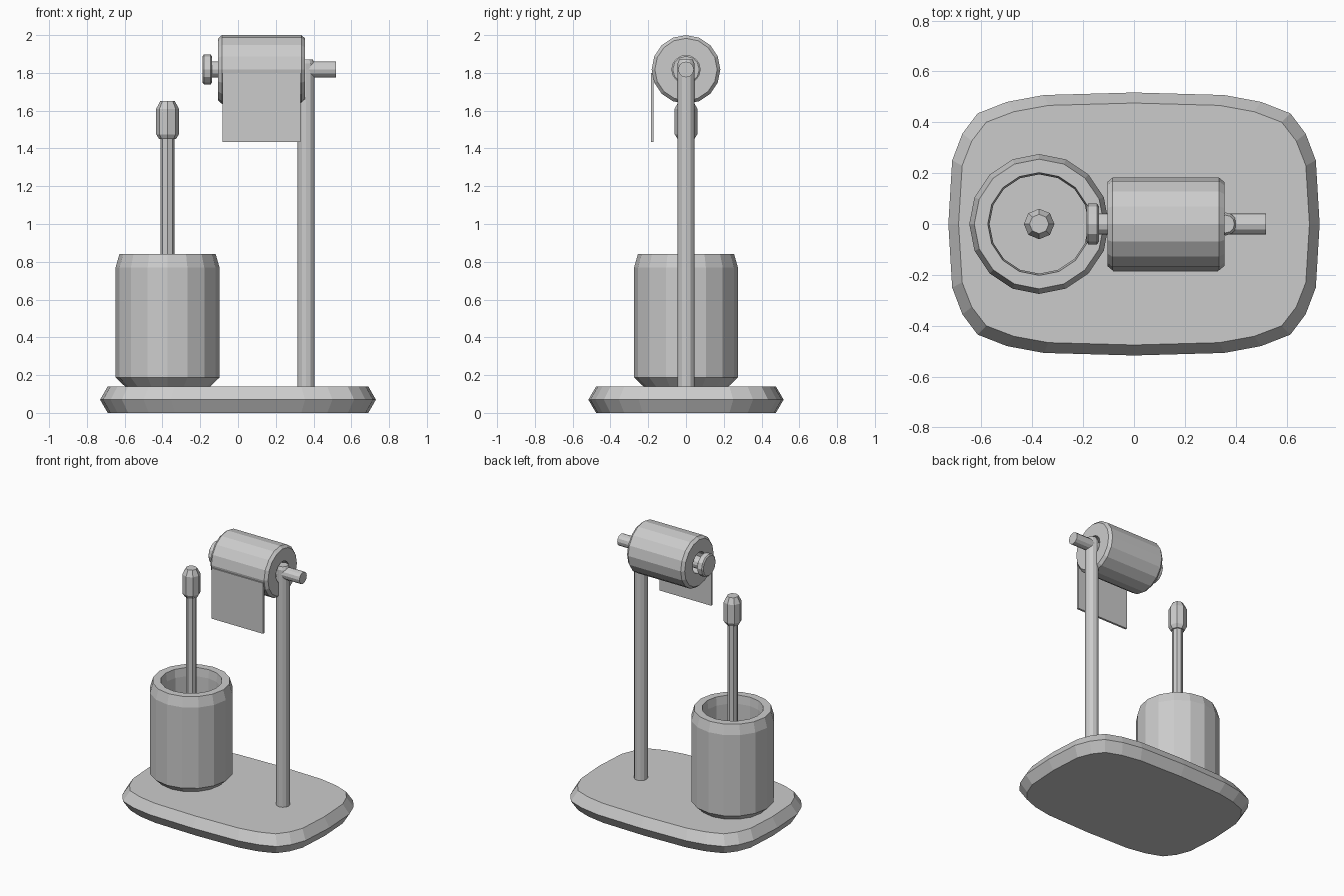
import bpy, math
from mathutils import Matrix

cube = bpy.data.objects.get("Cube")
if cube:
    bpy.data.objects.remove(cube, do_unlink=True)

grey = bpy.data.materials.new("plain_grey")
grey.use_nodes = True
COLOUR = (0.6, 0.6, 0.6, 1)
grey.diffuse_color = COLOUR
grey.node_tree.nodes["Principled BSDF"].inputs["Base Color"].default_value = COLOUR


def build(name, verts, faces):
    mesh = bpy.data.meshes.new(name)
    mesh.from_pydata(verts, [], faces)
    mesh.materials.append(grey)
    obj = bpy.data.objects.new(name, mesh)
    bpy.context.collection.objects.link(obj)
    return obj


def loft(name, rings, closed=False):
    """Skin a list of equal rings; cap both ends, or join last to first."""
    n, m = len(rings[0]), len(rings)
    verts = [p for ring in rings for p in ring]
    faces = []
    for k in range(m if closed else m - 1):
        a, b = k * n, (k + 1) % m * n
        faces += [(a + i, a + (i + 1) % n, b + (i + 1) % n, b + i) for i in range(n)]
    if not closed:
        faces += [tuple(reversed(range(n))), tuple(range((m - 1) * n, m * n))]
    return build(name, verts, faces)


def turned(name, profile, sides, place, sideways=False, closed=False):
    """Turn (radius, height) pairs about z, or about x when sideways."""
    rings = [[(r * math.cos(math.tau * i / sides), r * math.sin(math.tau * i / sides), h)
              for i in range(sides)] for r, h in profile]
    obj = loft(name, rings, closed)
    if sideways:
        obj.data.transform(Matrix.Rotation(math.pi / 2, 4, 'Y'))
    obj.data.transform(Matrix.Translation(place))
    return obj


# Base: a rounded slab that bulges at mid height
quarter = [(0.73, 0), (0.715, 0.25), (0.675, 0.355), (0.615, 0.435), (0.5, 0.48), (0.355, 0.507), (0, 0.517)]
half = quarter + [(-x, y) for x, y in quarter[-2::-1]]
outline = half + [(x, -y) for x, y in half[-2:0:-1]]
loft("base", [[(x * sx, y * sy, z) for x, y in outline]
              for sx, sy, z in ((0.945, 0.92, 0), (1, 1, 0.07), (0.945, 0.92, 0.14))])

# Brush pot: hollow, with bevelled foot and rim
POT_X = -0.373
turned("brush_pot", [(0.225, 0.14), (0.275, 0.187), (0.275, 0.77), (0.255, 0.84),
                     (0.202, 0.84), (0.195, 0.78), (0.195, 0.2)], 16, (POT_X, 0, 0))

# Brush handle and grip
turned("brush_handle", [(0.036, 0.19), (0.036, 1.46)], 8, (POT_X, 0, 0))
turned("brush_grip", [(0.045, 1.45), (0.06, 1.475), (0.06, 1.61), (0.038, 1.652)], 8, (POT_X, 0, 0))

# Post and roll bar with its end stop
turned("post", [(0.045, 0.13), (0.045, 1.85), (0.035, 1.872)], 12, (0.36, 0, 0))
turned("roll_bar", [(0.042, -0.16), (0.042, 0.52)], 12, (0, 0, 1.818), True)
turned("end_stop", [(0.07, -0.187), (0.08, -0.18), (0.08, -0.145), (0.07, -0.138)], 12, (0, 0, 1.818), True)

# Paper roll with an open core
turned("paper_roll", [(0.075, -0.105), (0.165, -0.105), (0.182, -0.085), (0.182, 0.335),
                      (0.165, 0.355), (0.075, 0.355)], 16, (0, 0, 1.818), True, True)

# Hanging paper sheet
sheet_ring = [(-0.082, -0.186), (0.33, -0.186), (0.33, -0.171), (-0.082, -0.171)]
loft("paper_sheet", [[(x, y, z) for x, y in sheet_ring] for z in (1.435, 1.8)])
